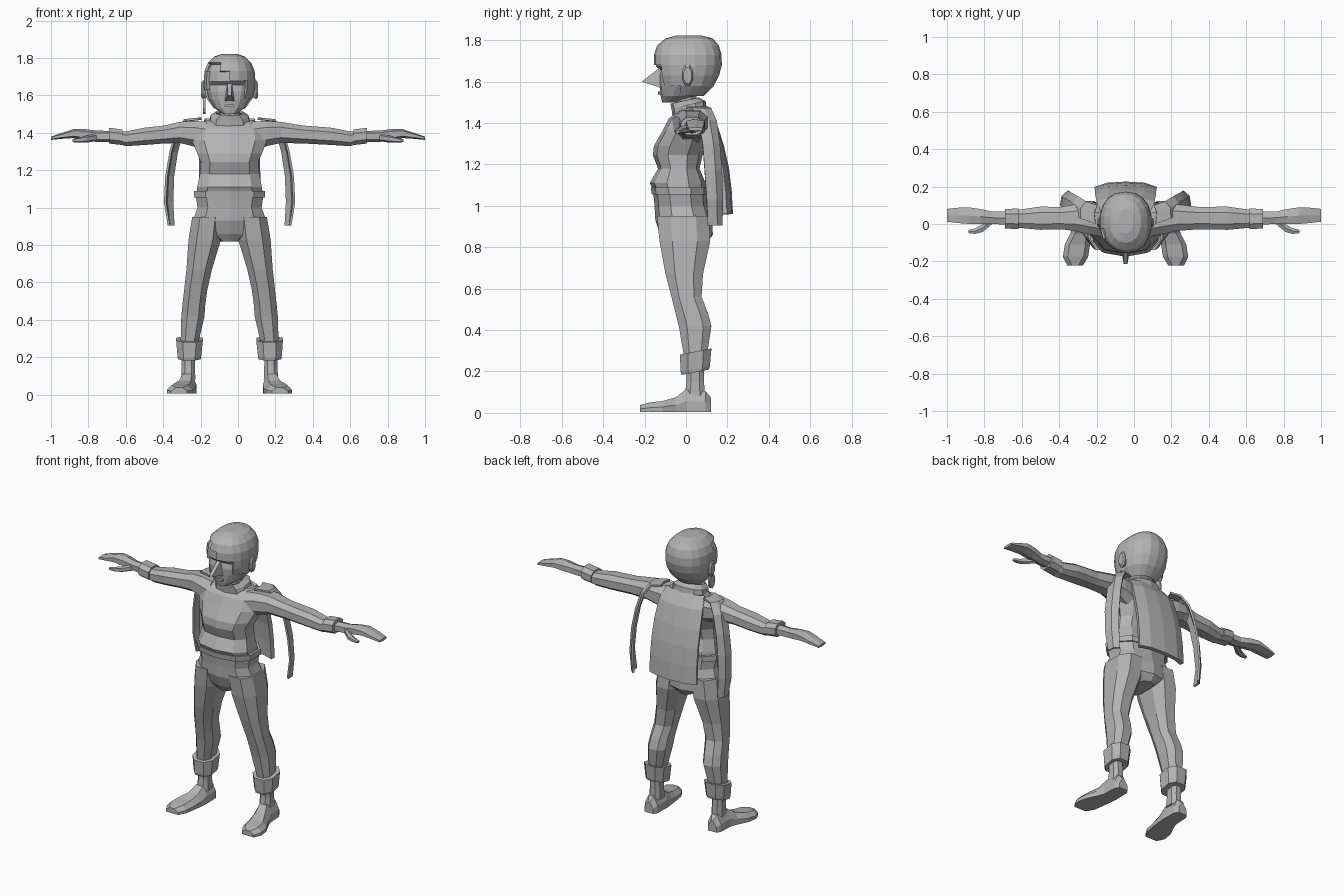
import bpy, bmesh, math
from mathutils import Vector

CX = -0.045  # body centre line
grey = bpy.data.materials.new("plain_grey")
grey.diffuse_color = (0.45, 0.45, 0.45, 1)


def finish(name, bm):
    bmesh.ops.recalc_face_normals(bm, faces=bm.faces)
    me = bpy.data.meshes.new(name)
    bm.to_mesh(me)
    bm.free()
    me.materials.append(grey)
    ob = bpy.data.objects.new(name, me)
    bpy.context.collection.objects.link(ob)
    return ob


def loft(name, rings, caps=True):
    """Skin a list of closed point rings."""
    bm = bmesh.new()
    vs = [[bm.verts.new(p) for p in r] for r in rings]
    n = len(vs[0])
    for a, b in zip(vs, vs[1:]):
        for i in range(n):
            j = (i + 1) % n
            bm.faces.new((a[i], a[j], b[j], b[i]))
    if caps:
        bm.faces.new(vs[0])
        bm.faces.new(vs[-1])
    return finish(name, bm)


def oval(u0, u1, v0, v1, n, power=0.8):
    """Rounded-box outline in two dimensions."""
    out = []
    for i in range(n):
        t = 2 * math.pi * (i + 0.5) / n
        c, s = math.cos(t), math.sin(t)
        c = math.copysign(abs(c) ** power, c)
        s = math.copysign(abs(s) ** power, s)
        out.append(((u0 + u1) / 2 + (u1 - u0) / 2 * c, (v0 + v1) / 2 + (v1 - v0) / 2 * s))
    return out


def upright(name, rows, n=10, power=0.8, tilt=0.0, caps=True):
    """Rows: z, half width, front y, back y."""
    return loft(name, [[(CX + x, y, z + tilt * y) for x, y in oval(-w, w, f, b, n, power)]
                       for z, w, f, b in rows], caps)


def sheet(name, rows, thick):
    """Open grid of points made solid."""
    bm = bmesh.new()
    vs = [[bm.verts.new(p) for p in r] for r in rows]
    for a, b in zip(vs, vs[1:]):
        for i in range(len(a) - 1):
            bm.faces.new((a[i], a[i + 1], b[i + 1], b[i]))
    ob = finish(name, bm)
    m = ob.modifiers.new("thickness", "SOLIDIFY")
    m.thickness = thick
    m.offset = 0
    return ob


# torso, belt and hips
upright("torso", [(1.07, .185, -.155, .095), (1.11, .18, -.175, .095), (1.18, .165, -.135, .065),
                  (1.245, .16, -.16, .08), (1.29, .18, -.155, .1), (1.36, .21, -.115, .115),
                  (1.42, .2, -.085, .115), (1.468, .13, -.03, .09)])
upright("belt", [(1.055, .198, -.165, .108), (1.09, .198, -.17, .108)])
upright("hips", [(.82, .055, -.1, .1), (.86, .12, -.125, .13), (.93, .205, -.148, .125),
                 (1.0, .178, -.152, .105), (1.06, .188, -.158, .1)])

# neck and open collar
upright("neck", [(1.4, .06, -.04, .07), (1.56, .052, -.06, .05)], n=8)
collar = upright("collar", [(1.445, .115, -.065, .1), (1.485, .105, -.07, .095),
                            (1.51, .075, -.075, .06)], n=10, tilt=.22, caps=False)
collar.modifiers.new("thickness", "SOLIDIFY").thickness = .012

# head with recessed eye line
upright("head", [(1.5, .035, -.115, -.04), (1.53, .08, -.122, .05), (1.58, .112, -.128, .11),
                 (1.62, .122, -.13, .13), (1.655, .124, -.122, .14), (1.675, .125, -.146, .145),
                 (1.73, .122, -.142, .15), (1.785, .09, -.1, .12)], n=14)

# swept hair: a shell with the face area opened below a slanted hairline
hair = upright("hair", [(1.53, .085, -.105, .085), (1.58, .122, -.132, .135), (1.63, .136, -.148, .16),
                        (1.68, .14, -.155, .173), (1.73, .136, -.155, .172), (1.775, .117, -.14, .158),
                        (1.808, .083, -.1, .13), (1.822, .04, -.05, .08)], n=18, power=.88)
bm = bmesh.new()
bm.from_mesh(hair.data)
gone = []
for f in bm.faces:
    c = f.calc_center_median()
    x = c.x - CX
    if (c.y < -.045 and c.z < 1.755 - max(0, x + .05) * .75 and -.125 < x < .1) or c.z < 1.535:
        gone.append(f)
bmesh.ops.delete(bm, geom=gone, context="FACES")
bm.to_mesh(hair.data)
bm.free()
m = hair.modifiers.new("thickness", "SOLIDIFY")
m.thickness = .014

# pointed nose
bm = bmesh.new()
base = [bm.verts.new((CX + x, y, z)) for x, y, z in
        [(-.012, -.13, 1.665), (.012, -.13, 1.665), (.026, -.12, 1.57), (-.026, -.12, 1.57)]]
tip = [bm.verts.new((CX + x, -.214, 1.6)) for x in (-.01, .01)]
for f in [(base[0], base[1], tip[1], tip[0]), (base[1], base[2], tip[1]),
          (base[2], base[3], tip[0], tip[1]), (base[3], base[0], tip[0]), base]:
    bm.faces.new(f)
finish("nose", bm)

# mouth ridge
loft("mouth", [[(CX + x, y, 1.545 + dz) for x, dz in oval(-.03, .03, -.008, .008, 6)]
               for y in (-.1, -.135)])

# hanging disc earring on one side
loft("earring", [[(x, y, z) for y, z in oval(-.03, .03, 1.5, 1.595, 10, 1)] for x in (-.187, -.175)])

for s, side in ((-1, "right"), (1, "left")):
    def mx(x, s=s):
        return CX + s * x

    # ear
    loft("ear_" + side, [[(mx(x), .01 + (y - .01) * k, 1.63 + (z - 1.63) * k)
                          for y, z in oval(-.02, .035, 1.575, 1.685, 8, 1)]
                         for x, k in ((.115, .7), (.142, 1), (.152, .75))])

    # trouser leg, rolled cuff, ankle: z, inner x, outer x, front y, back y
    leg = [(.95, .03, .205, -.148, .12), (.83, .04, .225, -.136, .125), (.67, .09, .235, -.105, .088),
           (.56, .115, .247, -.075, .08), (.48, .126, .256, -.055, .112), (.42, .13, .262, -.04, .128),
           (.28, .163, .265, -.015, .105)]
    cuff = [(.195, .15, .28, -.025, .115), (.21, .148, .283, -.03, .12), (.295, .138, .29, -.035, .128)]
    ankle = [(.08, .18, .262, -.01, .095), (.15, .183, .258, 0, .09), (.24, .185, .26, 0, .09)]
    for part, rows, n, tilt in (("trouser_leg", leg, 8, 0), ("trouser_cuff", cuff, 8, .2),
                                ("ankle", ankle, 8, 0)):
        loft(part + "_" + side, [[(mx(x), y, z + tilt * (y - .04)) for x, y in oval(a, b, f, k, n)]
                                 for z, a, b, f, k in rows])

    # shoe: y, inner x, outer x, height
    shoe = [(.12, .195, .255, .075), (.095, .18, .27, .105), (.0, .178, .275, .112), (-.05, .182, .295, .075),
            (-.11, .19, .325, .058), (-.175, .2, .335, .05), (-.222, .228, .312, .038)]
    loft("shoe_" + side, [[(mx(x), y, z) for x, z in
                           [(a, .005), (b, .005), (b, h * .5), (b - .025, h), (a + .025, h), (a, h * .5)]]
                          for y, a, b, h in shoe])

    # arm pieces: x, front y, back y, bottom z, top z (shoulder follows the body centre)
    def across(name, rows, n=8, s=s):
        rings = []
        for x, f, b, lo, hi in rows:
            shift = CX * max(0, min(1, (.5 - x) / .25))
            rings.append([(s * x + shift, y, z) for y, z in oval(f, b, lo, hi, n)])
        loft(name, rings)

    across("sleeve_" + side, [(.12, -.075, .105, 1.29, 1.465), (.2, -.06, .115, 1.325, 1.468),
                              (.27, -.042, .11, 1.342, 1.462), (.37, -.032, .095, 1.34, 1.442),
                              (.5, -.035, .097, 1.332, 1.43), (.6, -.025, .082, 1.326, 1.41),
                              (.64, -.022, .08, 1.34, 1.41)])
    across("wrist_cuff_" + side, [(.617, -.03, .086, 1.332, 1.42), (.69, -.028, .084, 1.34, 1.43)])
    across("hand_" + side, [(.67, -.01, .07, 1.35, 1.41), (.76, -.002, .07, 1.352, 1.412),
                            (.82, -.005, .085, 1.362, 1.42), (.88, -.005, .094, 1.372, 1.42),
                            (.94, .0, .092, 1.368, 1.4), (1.0, .008, .085, 1.362, 1.38)], n=6)
    across("thumb_" + side, [(.755, .0, .045, 1.355, 1.395), (.81, -.045, .0, 1.348, 1.385),
                             (.85, -.055, -.022, 1.348, 1.375), (.885, -.05, -.03, 1.35, 1.365)], n=6)

    # hanging side strip: outer edge (x, y), inner edge (x, y), z
    strip = [(.16, .0, .15, .1, 1.475), (.24, .03, .21, .12, 1.468), (.285, .06, .25, .145, 1.41),
             (.315, .08, .28, .16, 1.3), (.338, .09, .3, .17, 1.17), (.345, .1, .305, .175, 1.03),
             (.325, .105, .298, .172, .905)]
    sheet("cape_strip_" + side, [[(mx(a), b, z), (mx((a + c) / 2 + .012), (b + d) / 2 + .01, z), (mx(c), d, z)]
                                 for a, b, c, d, z in strip], .012)

# curved back panel of the cape
panel = [(.085, 1.468, .13), (.135, 1.4, .15), (.17, 1.29, .158), (.195, 1.18, .16),
         (.208, 1.07, .162), (.214, .96, .163)]
sheet("cape_back_panel", [[(CX + w * k, y - .028 * abs(k) ** 3, z) for k in (-1, -.6, 0, .6, 1)]
                          for y, z, w in panel], .026)
